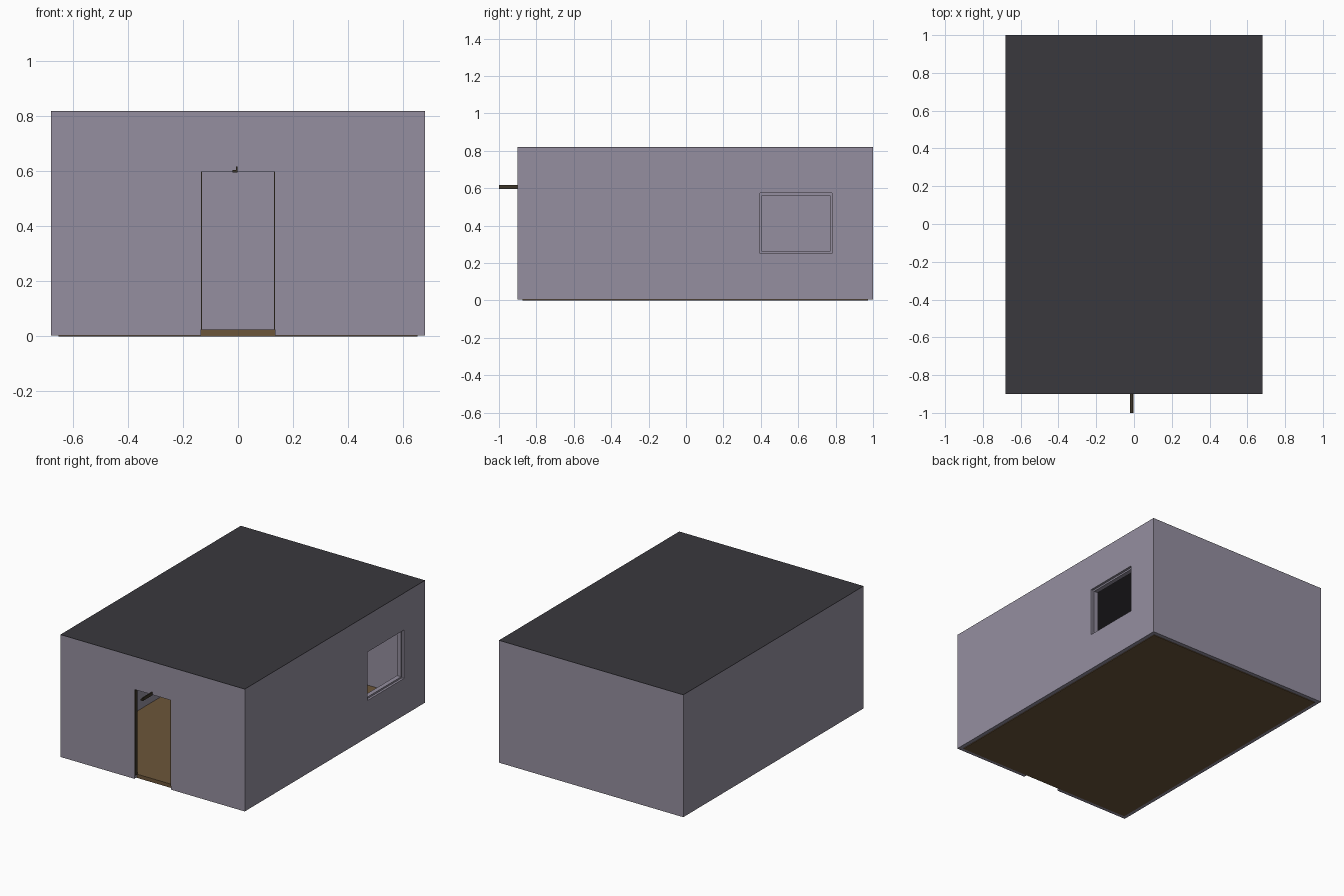
import bpy, bmesh

if "Cube" in bpy.data.objects:
    bpy.data.objects.remove(bpy.data.objects["Cube"])


def material(name, rgb):
    m = bpy.data.materials.new(name)
    m.diffuse_color = (*rgb, 1.0)
    m.use_nodes = True
    m.node_tree.nodes["Principled BSDF"].inputs["Base Color"].default_value = m.diffuse_color
    return m


LAVENDER = material("lavender_plaster", (0.30, 0.275, 0.35))
CHARCOAL = material("charcoal_roof", (0.042, 0.040, 0.048))
WOOD = material("brown_floor", (0.15, 0.092, 0.042))
DARK = material("dark_wood", (0.045, 0.036, 0.022))


def finish(name, bm, mat):
    bmesh.ops.recalc_face_normals(bm, faces=bm.faces)
    mesh = bpy.data.meshes.new(name)
    bm.to_mesh(mesh)
    bm.free()
    ob = bpy.data.objects.new(name, mesh)
    bpy.context.collection.objects.link(ob)
    if mat:
        mesh.materials.append(mat)
    return ob


def box(name, lo, hi, mat=None):
    bm = bmesh.new()
    bmesh.ops.create_cube(bm, size=1)
    for v in bm.verts:
        v.co = [(a + b) / 2 + c * (b - a) for a, b, c in zip(lo, hi, v.co)]
    return finish(name, bm, mat)


def cut(ob, name, lo, hi):
    cutter = box(name, lo, hi)
    cutter.hide_render = True
    cutter.hide_viewport = True
    mod = ob.modifiers.new(name, 'BOOLEAN')
    mod.operation = 'DIFFERENCE'
    mod.solver = 'EXACT'
    mod.object = cutter


W, FRONT, BACK, TOP, T = 0.68, -0.90, 1.0, 0.82, 0.03
DOOR_W, DOOR_H = 0.135, 0.60
WY0, WY1, WZ0, WZ1 = 0.395, 0.78, 0.25, 0.573

# Wall shell, hollowed out and pierced by the doorway and right-hand window
walls = box("walls", (-W, FRONT, 0.004), (W, BACK, TOP - 0.002), LAVENDER)
cut(walls, "room_cutter", (-W + T, FRONT + T, -0.1), (W - T, BACK - T, 1.0))
cut(walls, "door_cutter", (-DOOR_W, FRONT - 0.1, -0.1), (DOOR_W, FRONT + 0.1, DOOR_H))
cut(walls, "window_cutter", (W - 0.1, WY0, WZ0), (W + 0.1, WY1, WZ1))

# Roof sheet and floor slab
box("roof", (-W, FRONT, TOP - 0.002), (W, BACK, TOP), CHARCOAL)
e = T - 0.003
box("floor", (-W + e, FRONT + e, 0), (W - e, BACK - e, 0.025), WOOD)

# Window frame set back inside the opening
frame = box("window_frame", (W - 0.045, WY0 - 0.002, WZ0 - 0.002),
            (W - 0.015, WY1 + 0.002, WZ1 + 0.002), LAVENDER)
cut(frame, "frame_cutter", (W - 0.1, WY0 + 0.011, WZ0 + 0.011),
    (W + 0.1, WY1 - 0.011, WZ1 - 0.011))

# Slim dark jambs lining the doorway
for side, s in (("left", -1), ("right", 1)):
    x0, x1 = sorted((s * (DOOR_W - 0.005), s * (DOOR_W + 0.001)))
    box(side + "_door_jamb", (x0, FRONT + 0.002, 0.025),
        (x1, FRONT + T - 0.002, DOOR_H), DARK)

# Angle-section bar sticking out above the doorway
profile = [(-0.02, 0.596), (-0.002, 0.596), (-0.002, 0.617),
           (-0.008, 0.617), (-0.008, 0.604), (-0.02, 0.604)]
bm = bmesh.new()
face = bm.faces.new([bm.verts.new((x, -1.0, z)) for x, z in profile])
ext = bmesh.ops.extrude_face_region(bm, geom=[face], use_keep_orig=True)
for v in ext["geom"]:
    if isinstance(v, bmesh.types.BMVert):
        v.co.y = FRONT + 0.005
finish("overdoor_bar", bm, DARK)
